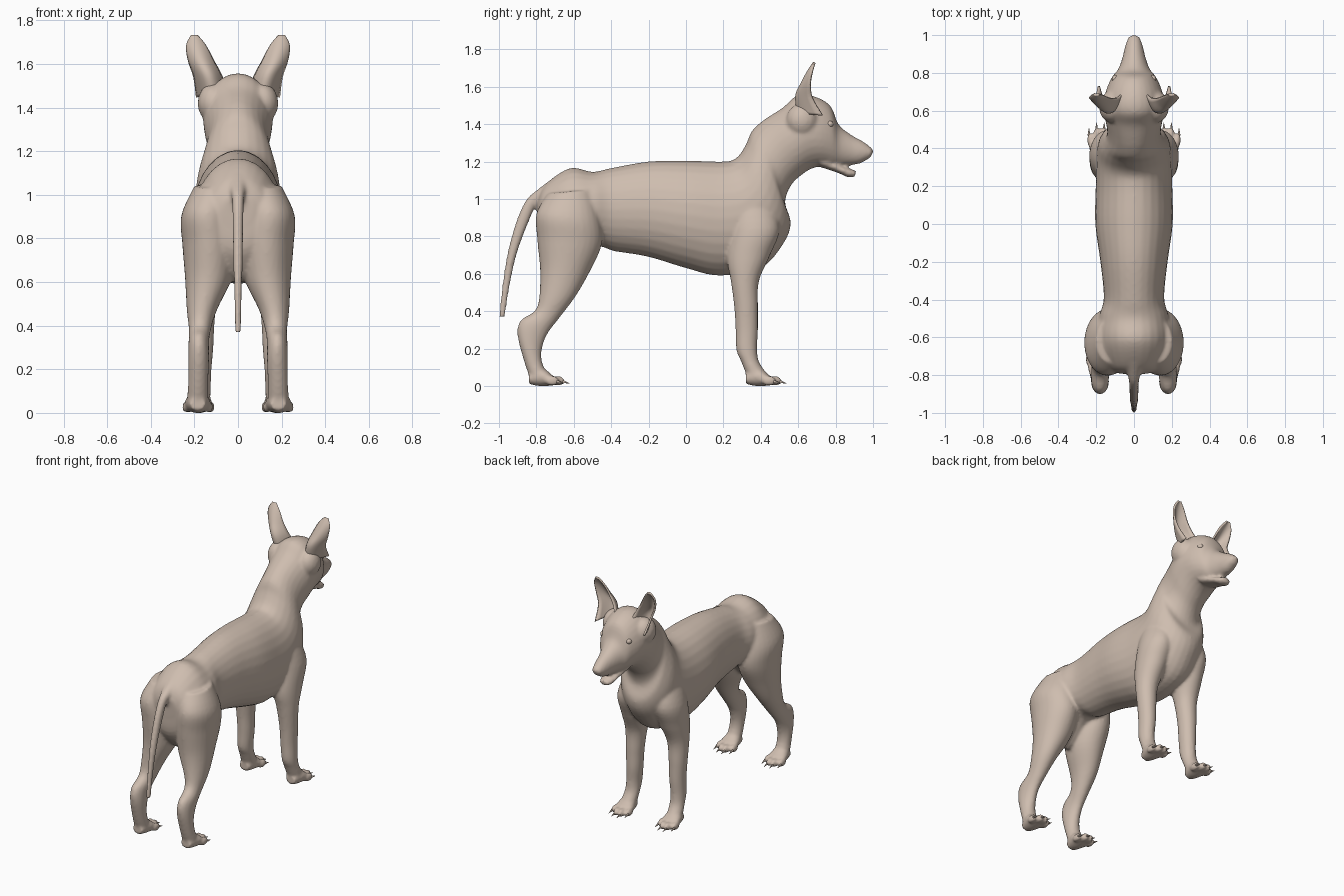
import bpy, bmesh, math
from mathutils import Vector, Matrix

coat = bpy.data.materials.new("beige_coat")
coat.diffuse_color = (0.62, 0.51, 0.43, 1)


def make(name, bm):
    bmesh.ops.recalc_face_normals(bm, faces=bm.faces)
    me = bpy.data.meshes.new(name)
    bm.to_mesh(me)
    bm.free()
    me.materials.append(coat)
    for p in me.polygons:
        p.use_smooth = True
    ob = bpy.data.objects.new(name, me)
    bpy.context.collection.objects.link(ob)
    return ob


def spline(rows, steps=5):
    """Catmull-Rom interpolation of equal-length number rows."""
    rows = [Vector(r) for r in rows]
    out = []
    for i in range(len(rows) - 1):
        a, b, c = rows[max(i - 1, 0)], rows[i], rows[i + 1]
        d = rows[min(i + 2, len(rows) - 1)]
        for s in range(steps):
            t = s / steps
            out.append(0.5 * (2 * b + (c - a) * t + (2 * a - 5 * b + 4 * c - d) * t * t
                              + (3 * b - a - 3 * c + d) * t ** 3))
    return out + [rows[-1]]


def loft(bm, rows, side=1, n=28):
    """Rows: edge point y, z; opposite edge point y, z; half width; centre x."""
    prev = None
    table = spline(rows)
    for k, (y1, z1, y2, z2, w, x) in enumerate(table):
        c = Vector((x * side, (y1 + y2) / 2, (z1 + z2) / 2))
        h = Vector((0, (y1 - y2) / 2, (z1 - z2) / 2))
        ring = [bm.verts.new(c + Vector((w * math.cos(a), 0, 0)) + h * math.sin(a))
                for a in (2 * math.pi * i / n for i in range(n))]
        if prev:
            for i in range(n):
                j = (i + 1) % n
                bm.faces.new((prev[i], prev[j], ring[j], ring[i]))
        if k in (0, len(table) - 1):
            bm.faces.new(ring)
        prev = ring


def ball(bm, c, r):
    bmesh.ops.create_uvsphere(bm, u_segments=20, v_segments=12, radius=1,
                              matrix=Matrix.Translation(c) @ Matrix.Diagonal((*r, 1)))


body = bmesh.new()

# trunk, neck and head in one sweep from rump to muzzle
loft(body, [(*r, 0) for r in (
    (-0.795, 1.00, -0.79, 0.86, 0.07), (-0.75, 1.08, -0.77, 0.72, 0.15),
    (-0.62, 1.165, -0.65, 0.60, 0.20), (-0.50, 1.145, -0.49, 0.74, 0.185),
    (-0.40, 1.165, -0.38, 0.72, 0.16), (-0.20, 1.20, -0.20, 0.69, 0.178),
    (0.00, 1.205, 0.00, 0.63, 0.205), (0.20, 1.20, 0.18, 0.59, 0.203),
    (0.27, 1.22, 0.40, 0.63, 0.20), (0.32, 1.29, 0.52, 0.76, 0.19),
    (0.35, 1.36, 0.56, 0.87, 0.165), (0.40, 1.41, 0.53, 0.98, 0.145),
    (0.45, 1.445, 0.56, 1.07, 0.143), (0.52, 1.49, 0.62, 1.13, 0.155),
    (0.59, 1.55, 0.68, 1.165, 0.16), (0.68, 1.55, 0.74, 1.175, 0.147),
    (0.77, 1.50, 0.79, 1.17, 0.115), (0.815, 1.40, 0.82, 1.175, 0.085),
    (0.88, 1.345, 0.87, 1.18, 0.063), (0.95, 1.305, 0.93, 1.19, 0.047),
    (0.995, 1.27, 0.985, 1.22, 0.03))])
# lower jaw
loft(body, [(0.72, 1.23, 0.72, 1.17, 0.08, 0), (0.81, 1.19, 0.81, 1.14, 0.06, 0),
            (0.87, 1.165, 0.87, 1.115, 0.047, 0), (0.91, 1.15, 0.905, 1.12, 0.03, 0)])
# nose
ball(body, (0, 0.973, 1.253), (0.033, 0.028, 0.028))
# tail
loft(body, [(-0.70, 1.12, -0.72, 1.00, 0.06, 0), (-0.78, 1.06, -0.75, 1.00, 0.04, 0),
            (-0.85, 1.00, -0.80, 0.965, 0.028, 0), (-0.90, 0.90, -0.84, 0.88, 0.025, 0),
            (-0.95, 0.73, -0.90, 0.72, 0.022, 0), (-0.98, 0.55, -0.94, 0.55, 0.018, 0),
            (-1.00, 0.37, -0.968, 0.37, 0.014, 0)])

hind_leg = [(-0.50, 1.05, -0.74, 1.03, 0.09, 0.11), (-0.46, 0.89, -0.80, 0.92, 0.12, 0.14),
            (-0.45, 0.76, -0.795, 0.78, 0.125, 0.13), (-0.51, 0.62, -0.78, 0.62, 0.108, 0.135),
            (-0.59, 0.48, -0.785, 0.47, 0.07, 0.165), (-0.68, 0.36, -0.81, 0.40, 0.05, 0.175),
            (-0.74, 0.28, -0.885, 0.35, 0.047, 0.18), (-0.77, 0.20, -0.90, 0.27, 0.047, 0.18),
            (-0.77, 0.13, -0.865, 0.13, 0.046, 0.183), (-0.74, 0.06, -0.83, 0.03, 0.05, 0.185)]
front_leg = [(0.45, 1.00, 0.25, 1.00, 0.06, 0.12), (0.50, 0.84, 0.24, 0.84, 0.097, 0.135),
             (0.45, 0.70, 0.22, 0.68, 0.09, 0.145), (0.39, 0.56, 0.24, 0.56, 0.07, 0.16),
             (0.385, 0.42, 0.258, 0.42, 0.058, 0.165), (0.385, 0.30, 0.265, 0.30, 0.052, 0.165),
             (0.38, 0.20, 0.27, 0.19, 0.048, 0.17), (0.39, 0.13, 0.295, 0.13, 0.048, 0.172),
             (0.43, 0.07, 0.33, 0.04, 0.05, 0.177)]
claws, eyes = bmesh.new(), bmesh.new()
for s in (-1, 1):
    # cheeks
    ball(body, (s * 0.115, 0.62, 1.42), (0.07, 0.085, 0.09))
    # eyes
    ball(eyes, (s * 0.099, 0.768, 1.40), (0.018, 0.02, 0.018))
    for leg, x, y in ((hind_leg, 0.185, -0.84), (front_leg, 0.178, 0.32)):
        loft(body, leg, s)
        # paw
        loft(body, [(y, 0.07, y, 0.01, 0.035, x), (y + 0.05, 0.10, y + 0.05, 0.0, 0.052, x),
                    (y + 0.10, 0.08, y + 0.10, 0.0, 0.06, x),
                    (y + 0.14, 0.04, y + 0.14, 0.005, 0.045, x)], s)
        # toes and claws
        for i in range(4):
            off = (i - 1.5) * 0.035
            reach = 0.155 - 0.03 * (abs(i - 1.5) - 0.5)
            p = Vector((s * x + off, y + reach, 0.027))
            ball(body, p, (0.018, 0.038, 0.027))
            m = (Matrix.Translation(p + Vector((off * 0.15, 0.043, -0.008)))
                 @ Matrix.Rotation(math.radians(-105), 4, 'X'))
            bmesh.ops.create_cone(claws, cap_ends=True, segments=8, radius1=0.008,
                                  radius2=0.001, depth=0.04, matrix=m)

# fuse all fleshy parts into one smooth skin
skin = make("dog_body", body)
fuse = skin.modifiers.new("fuse", 'REMESH')
fuse.mode = 'VOXEL'
fuse.voxel_size = 0.01
fuse.use_smooth_shade = True
relax = skin.modifiers.new("relax", 'SMOOTH')
relax.factor = 0.5
relax.iterations = 5
make("claws", claws)
make("eyes", eyes)

# cupped ears that open forward: centre x, y, z; half width; cup depth
ear_rows = spline([(0.115, 0.60, 1.46, 0.072, 0.13), (0.138, 0.59, 1.55, 0.062, 0.085),
                   (0.170, 0.62, 1.62, 0.055, 0.045), (0.192, 0.655, 1.685, 0.042, 0.02),
                   (0.200, 0.685, 1.73, 0.012, 0.004)])
for s, side in ((-1, "left"), (1, "right")):
    bm = bmesh.new()
    prev = None
    for x, y, z, w, cup in ear_rows:
        row = [bm.verts.new((s * (x + u * w), y + cup * u * u, z - 0.1 * cup * u * u))
               for u in (i / 6 - 1 for i in range(13))]
        if prev:
            for i in range(12):
                bm.faces.new((prev[i], prev[i + 1], row[i + 1], row[i]))
        prev = row
    ear = make(side + "_ear", bm)
    thick = ear.modifiers.new("thickness", 'SOLIDIFY')
    thick.thickness = 0.012
    thick.offset = 0
